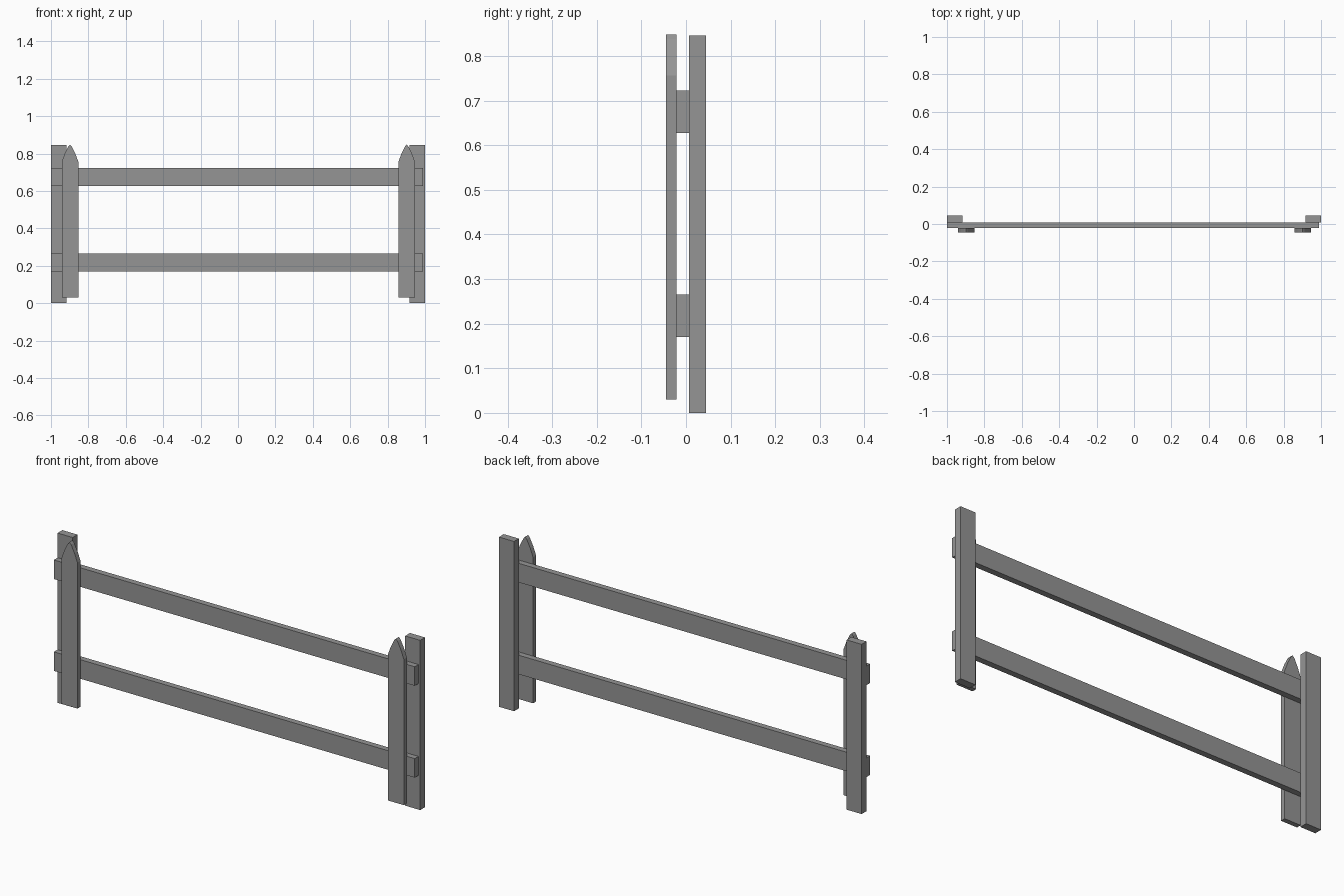
import bpy
import bmesh

cube = bpy.data.objects.get("Cube")
if cube:
    bpy.data.objects.remove(cube, do_unlink=True)

grey = bpy.data.materials.new("weathered grey")
grey.use_nodes = True
colour = (0.3, 0.3, 0.3, 1)
grey.diffuse_color = colour
grey.node_tree.nodes["Principled BSDF"].inputs["Base Color"].default_value = colour


def board(name, profile, y0, y1):
    """Extrude a front-facing (x, z) outline from y0 back to y1."""
    bm = bmesh.new()
    face = bm.faces.new([bm.verts.new((x, y0, z)) for x, z in profile])
    out = bmesh.ops.extrude_face_region(bm, geom=[face])
    moved = [g for g in out["geom"] if isinstance(g, bmesh.types.BMVert)]
    bmesh.ops.translate(bm, verts=moved, vec=(0, y1 - y0, 0))
    bmesh.ops.recalc_face_normals(bm, faces=bm.faces)
    mesh = bpy.data.meshes.new(name)
    bm.to_mesh(mesh)
    bm.free()
    mesh.materials.append(grey)
    obj = bpy.data.objects.new(name, mesh)
    bpy.context.collection.objects.link(obj)
    return obj


def rectangle(x0, x1, z0, z1):
    return [(x0, z0), (x1, z0), (x1, z1), (x0, z1)]


# Pointed picket outline with a softly curved tip
half = [(0.044, 0.03), (0.044, 0.757), (0.028, 0.80), (0.009, 0.838)]
picket = half + [(0, 0.848)] + [(-x, z) for x, z in reversed(half)]

# Back posts and front pickets at both ends
for side, sign, centre in (("left", 1, 0.902), ("right", -1, -0.898)):
    x0, x1 = sorted((sign * 0.917, sign * 1.0))
    board(side + "_post", rectangle(x0, x1, 0, 0.846), 0.007, 0.045)
    board(side + "_picket", [(centre + x, z) for x, z in picket], -0.045, -0.021)

# Horizontal rails sandwiched between posts and pickets
for name, z0 in (("lower_rail", 0.17), ("upper_rail", 0.628)):
    board(name, rectangle(-1.0, 0.99, z0, z0 + 0.095), -0.022, 0.008)
